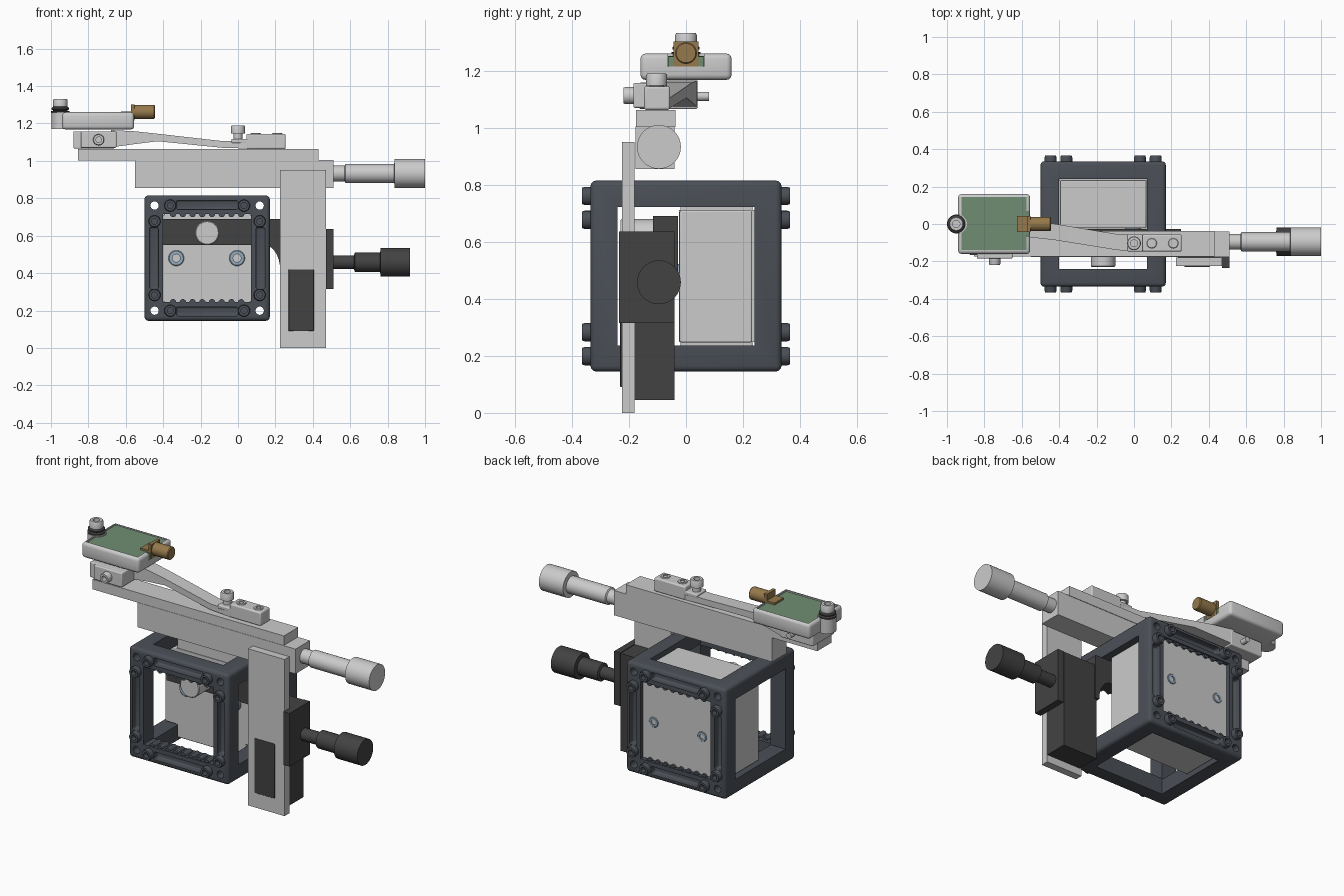
import bpy, bmesh, math
from mathutils import Vector

if "Cube" in bpy.data.objects:
    bpy.data.objects.remove(bpy.data.objects["Cube"])


def mat(name, r, g, b):
    m = bpy.data.materials.new(name)
    m.diffuse_color = (r, g, b, 1)
    m.use_nodes = True
    m.node_tree.nodes["Principled BSDF"].inputs["Base Color"].default_value = m.diffuse_color
    return m


CAGE = mat("slate", .07, .08, .095)
DARK = mat("charcoal", .055, .055, .055)
GREEN = mat("board_green", .16, .27, .17)
BRASS = mat("brass", .30, .19, .07)
BLUE = mat("steel_blue", .30, .40, .50)


def make(name, bm, m=None, bevel=0):
    bmesh.ops.recalc_face_normals(bm, faces=bm.faces)
    me = bpy.data.meshes.new(name)
    bm.to_mesh(me)
    bm.free()
    ob = bpy.data.objects.new(name, me)
    bpy.context.collection.objects.link(ob)
    if m:
        me.materials.append(m)
    if bevel:
        mod = ob.modifiers.new("bevel", 'BEVEL')
        mod.width, mod.segments = bevel, 3
    return ob


def loft(name, sections, m=None, bevel=0):
    """Bar through rectangles (x, y0, y1, z0, z1)."""
    bm = bmesh.new()
    rings = [[bm.verts.new(p) for p in ((x, a, c), (x, b, c), (x, b, d), (x, a, d))]
             for x, a, b, c, d in sections]
    for r, s in zip(rings, rings[1:]):
        for i in range(4):
            bm.faces.new((r[i], r[i - 1], s[i - 1], s[i]))
    bm.faces.new(rings[0])
    bm.faces.new(rings[-1])
    return make(name, bm, m, bevel)


def box(name, x, y, z, m=None, bevel=0):
    return loft(name, [(x[0], *y, *z), (x[1], *y, *z)], m, bevel)


def prism(name, pts, y0, y1, m=None):
    """Profile in x, z extruded along y."""
    bm = bmesh.new()
    f = bm.faces.new([bm.verts.new((x, y0, z)) for x, z in pts])
    ex = bmesh.ops.extrude_face_region(bm, geom=[f])
    bmesh.ops.translate(bm, vec=(0, y1 - y0, 0),
                        verts=[v for v in ex['geom'] if isinstance(v, bmesh.types.BMVert)])
    return make(name, bm, m)


def lathe(name, loc, axis, prof, m=None, n=32):
    """Turned part: (radius, height) points about an axis."""
    q = Vector((0, 0, 1)).rotation_difference(Vector(axis))
    bm = bmesh.new()
    rings = []
    for r, h in prof:
        rings.append([bm.verts.new(Vector(loc) + q @ Vector(
            (r * math.cos(i * math.tau / n), r * math.sin(i * math.tau / n), h))) for i in range(n)])
    for r, s in zip(rings, rings[1:]):
        for i in range(n):
            bm.faces.new((r[i], r[i - 1], s[i - 1], s[i]))
    bmesh.ops.remove_doubles(bm, verts=bm.verts, dist=1e-5)
    return make(name, bm, m)


def rod(name, loc, axis, r, h, m=None):
    return lathe(name, loc, axis, [(0, 0), (r, 0), (r, h), (0, h)], m)


def screw(name, loc, axis, r, h, m=None):
    return lathe(name, loc, axis, [(0, 0), (r, 0), (r, h * .85), (r * .9, h), (r * .5, h),
                                   (r * .5, h * .4), (0, h * .4)], m, 24)


def cut(ob, cutters):
    bpy.context.view_layer.objects.active = ob
    for c in cutters:
        mod = ob.modifiers.new("cut", 'BOOLEAN')
        mod.operation, mod.solver, mod.object = 'DIFFERENCE', 'EXACT', c
    for mod in list(ob.modifiers):
        bpy.ops.object.modifier_apply(modifier=mod.name)
    for c in cutters:
        bpy.data.objects.remove(c)


X, Y, Z = (1, 0, 0), (0, 1, 0), (0, 0, 1)
CX, CZ = -.165, .48

# cube cage with open faces, slotted beams and corner holes
cage = box("cage", (-.5, .17), (-.335, .335), (.145, .815), CAGE, .02)
cs = [box("c", (-.4, .07), (-1, 1), (.245, .715)),
      box("c", (-1, 1), (-.24, .24), (.237, .723)),
      box("c", (-.4, .07), (-.24, .24), (0, 1))]
for s in (-1, 1):
    ys = (.295 * s, .4 * s) if s > 0 else (-.4, -.295)
    for t in (-1, 1):
        a, b = CX + t * .285, CZ + t * .285
        cs.append(box("c", (a - .024, a + .024), ys, (CZ - .165, CZ + .165), None, .01))
        cs.append(box("c", (CX - .165, CX + .165), ys, (b - .024, b + .024), None, .01))
        cs.append(rod("c", (CX + s * .281, -.5, CZ + t * .281), Y, .022, 1))
cut(cage, cs)

# cage screws and scalloped inner edges, front and back
for s in (-1, 1):
    for sx in (-1, 1):
        for sz in (-1, 1):
            for dx, dz in ((.197, .281), (.281, .197)):
                screw("cage_screw", (CX + sx * dx, s * .30, CZ + sz * dz), (0, s, 0), .032, .065, CAGE)
    for t in (-1, 1):
        for i in range(8):
            rod("edge_scallop", (CX - .182 + i * .052, s * .26, CZ + t * .236), (0, s, 0), .017, .068, CAGE)

# optic block filling the back half of the cage
box("block_across", (-.475, .145), (-.022, .232), (.247, .71), None, .006)
box("block_upright", (-.395, .066), (-.02, .234), (.17, .79), None, .006)
box("block_back", (-.397, .067), (-.024, .315), (.249, .711))
for x in (-.33, -.005):
    screw("block_screw_front", (x, -.01, .48), (0, -1, 0), .042, .025, BLUE)
    screw("block_screw_back", (x, .30, .48), Y, .03, .02, BLUE)

# dark arm reaching into the cage, with curved gusset
arc = [(.14 + .085 * math.sin(a), .42 + .13 * math.cos(a)) for a in [i * math.pi / 16 for i in range(9)]]
prism("cage_arm", [(-.4, .55), (-.4, .69), (.25, .69), (.25, .42)] + arc[::-1], -.115, -.028, DARK)
lathe("clamp_knob", (CX, -.1, .615), (0, -1, 0), [(0, 0), (.065, 0), (.065, .125), (.06, .13), (0, .13)])

# vertical stage
box("vertical_plate", (.225, .47), (-.225, -.18), (0, .95))
box("plate_pad", (.27, .405), (-.231, -.2), (.09, .42), DARK, .004)
box("vertical_stage_body", (.235, .468), (-.18, -.04), (.045, .635), DARK)
box("vertical_stage_bracket", (.47, .51), (-.235, -.04), (.315, .637), DARK)
lathe("vertical_micrometer", (.46, -.095, .458), X,
      [(0, 0), (.037, 0), (.037, .16), (.053, .165), (.053, .3), (.077, .303), (.077, .46), (0, .46)], DARK)

# horizontal stage
box("horizontal_base", (-.55, .51), (-.177, -.04), (.855, 1.005))
box("horizontal_slide", (-.855, .43), (-.175, -.037), (1.003, 1.063))
lathe("horizontal_micrometer", (.5, -.095, .933), X,
      [(0, 0), (.042, 0), (.042, .07), (.051, .075), (.051, .335), (.077, .338), (.077, .5), (0, .5)])

# flexing arm with its clamp bar and pivot block
loft("flex_arm", [(-.68, -.065, .04, 1.072, 1.165), (-.55, -.072, .02, 1.09, 1.158),
                  (-.43, -.085, .002, 1.105, 1.145), (-.085, -.14, -.055, 1.07, 1.106),
                  (.05, -.147, -.058, 1.066, 1.106)])
box("clamp_bar", (.045, .255), (-.147, -.056), (1.063, 1.145), None, .008)
box("clamp_lip", (-.035, .06), (-.147, -.056), (1.095, 1.118), None, .006)
for x in (.095, .21):
    screw("clamp_screw", (x, -.103, 1.13), Z, .027, .02)
rod("clamp_post", (0, -.103, 1.08), Z, .024, .08)
screw("clamp_thumbscrew", (0, -.103, 1.147), Z, .037, .043)
box("pivot_block", (-.84, -.65), (-.185, -.065), (1.07, 1.157), None, .006)
box("pivot_block_rear", (-.88, -.66), (-.165, .04), (1.066, 1.158), None, .006)
screw("pivot_screw", (-.745, -.17, 1.113), (0, -1, 0), .03, .05)
rod("pivot_pin", (-.745, .03, 1.11), Y, .016, .05)

# sensor tray with ear, board recess and connector gap
tray = box("sensor_tray", (-.94, -.555), (-.16, .16), (1.168, 1.26), None, .018)
cut(tray, [box("c", (-.922, -.575), (-.14, .145), (1.22, 1.4)),
           box("c", (-.6, -.5), (-.063, .063), (1.215, 1.4))])
rod("tray_ear", (-.945, 0, 1.17), Z, .052, .088)
box("circuit_board", (-.922, -.574), (-.14, .145), (1.21, 1.252), GREEN)
box("board_tongue", (-.58, -.558), (-.062, .062), (1.212, 1.25), GREEN)
lathe("tray_spring", (-.95, 0, 1.255), Z,
      [(0, 0), (.05, 0), (.05, .01), (.035, .014), (.047, .02), (.047, .028), (.033, .038), (0, .038)], DARK)
screw("tray_screw", (-.95, 0, 1.29), Z, .038, .042)

# brass coaxial connector
box("connector_tab", (-.625, -.56), (-.043, .043), (1.25, 1.264), BRASS)
box("connector_flange", (-.572, -.553), (-.043, .043), (1.215, 1.302), BRASS)
lathe("connector_barrel", (-.56, 0, 1.262), X, [(0, 0), (.038, 0), (.038, .11), (.034, .115), (0, .115)], BRASS)

# smooth the round surfaces
bpy.ops.object.select_all(action='DESELECT')
for ob in bpy.context.scene.objects:
    ob.select_set(True)
bpy.context.view_layer.objects.active = cage
bpy.ops.object.shade_smooth_by_angle(angle=math.radians(35))
